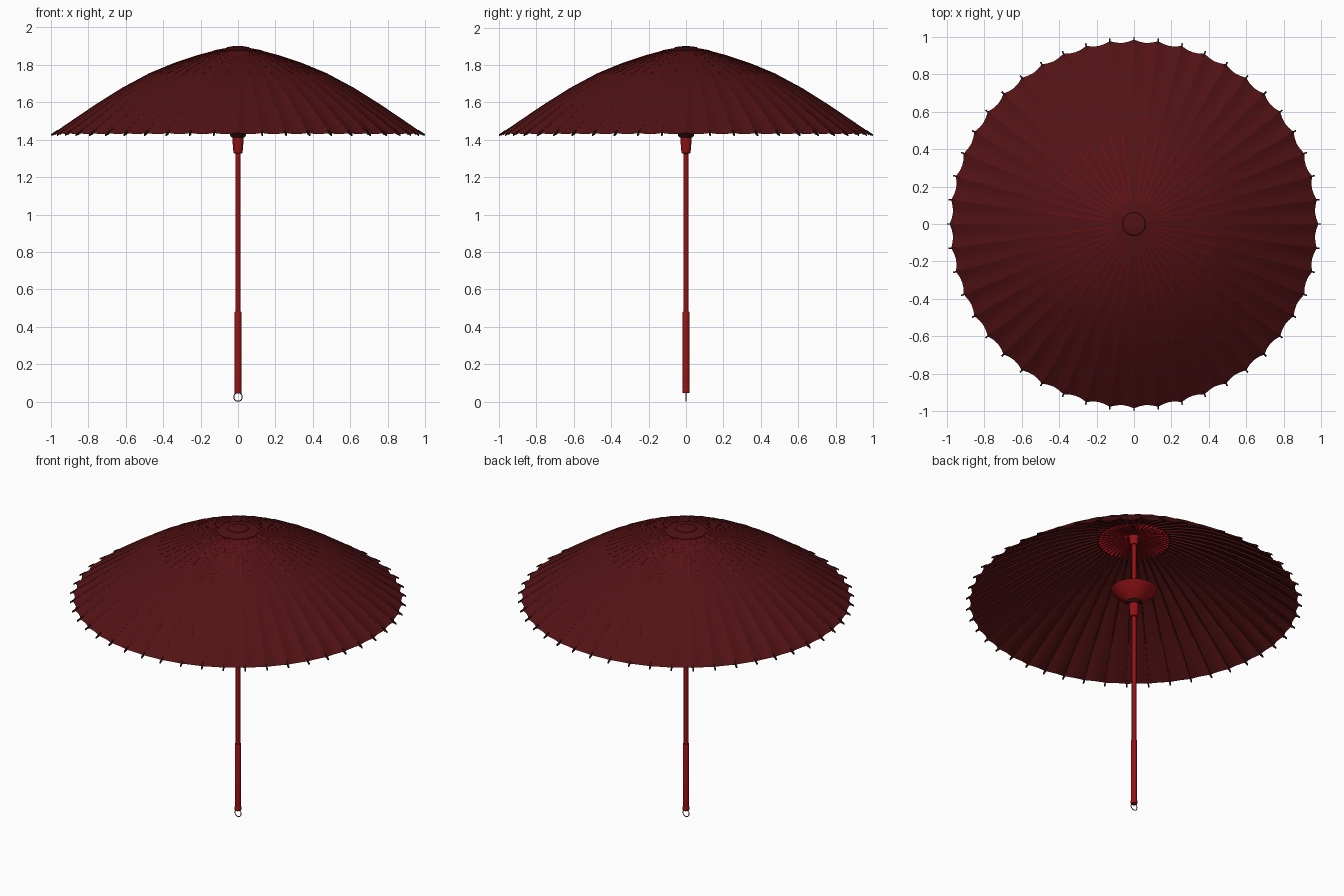
import bpy, bmesh
from math import pi, sin, cos

if "Cube" in bpy.data.objects:
    bpy.data.objects.remove(bpy.data.objects["Cube"])

RIBS = 48


def material(name, rgb):
    m = bpy.data.materials.new(name)
    m.diffuse_color = (*rgb, 1)
    m.use_nodes = True
    m.node_tree.nodes["Principled BSDF"].inputs["Base Color"].default_value = m.diffuse_color
    return m


MAROON = material("maroon_paper", (0.085, 0.006, 0.007))
RED = material("red_lacquer", (0.30, 0.006, 0.008))
DARK = material("dark_tips", (0.02, 0.004, 0.004))
METAL = material("ring_metal", (0.12, 0.03, 0.04))


def finish(name, bm, mat, angle=0.6):
    bmesh.ops.recalc_face_normals(bm, faces=bm.faces)
    me = bpy.data.meshes.new(name)
    bm.to_mesh(me)
    bm.free()
    ob = bpy.data.objects.new(name, me)
    bpy.context.collection.objects.link(ob)
    me.materials.append(mat)
    bpy.ops.object.select_all(action='DESELECT')
    ob.select_set(True)
    bpy.context.view_layer.objects.active = ob
    bpy.ops.object.shade_smooth_by_angle(angle=angle)
    return ob


def lathe(name, profile, mat, n=32):
    bm = bmesh.new()
    vs = [bm.verts.new((r, 0, z)) for r, z in profile]
    es = [bm.edges.new(p) for p in zip(vs, vs[1:])]
    bmesh.ops.spin(bm, geom=vs + es, cent=(0, 0, 0), axis=(0, 0, 1),
                   angle=2 * pi, steps=n, use_merge=True)
    bmesh.ops.remove_doubles(bm, verts=bm.verts, dist=1e-5)
    return finish(name, bm, mat)


# Canopy slope, radius and height
SLOPE = [(0.03, 1.893), (0.12, 1.877), (0.22, 1.850), (0.34, 1.810), (0.48, 1.752),
         (0.62, 1.677), (0.76, 1.589), (0.88, 1.508), (0.985, 1.436)]


def slope_z(r):
    for (r0, z0), (r1, z1) in zip(SLOPE, SLOPE[1:]):
        if r <= r1:
            break
    return z0 + (z1 - z0) * (r - r0) / (r1 - r0)


def canopy():
    sub = 4
    n = RIBS * sub
    bm = bmesh.new()
    rings = []
    for r, z in SLOPE:
        ring = []
        for i in range(n):
            a = 2 * pi * i / n
            sag = sin(pi * (i % sub) / sub) * (r / 0.985) ** 2
            rr = r * (1 - 0.016 * sag)
            ring.append(bm.verts.new((rr * cos(a), rr * sin(a), z - 0.006 * sag)))
        rings.append(ring)
    for lo, hi in zip(rings, rings[1:]):
        for i in range(n):
            j = (i + 1) % n
            bm.faces.new((lo[i], hi[i], hi[j], lo[j]))
    return finish("canopy", bm, MAROON, 0.2)


def radial_bars(name, radii, width, top, depth, mat):
    """Square bars following the canopy slope, one per rib."""
    bm = bmesh.new()
    for k in range(RIBS):
        a = 2 * pi * k / RIBS
        loops = []
        for r in radii:
            z = slope_z(r) + top
            w = min(width, r * 0.1) / 2
            loops.append([bm.verts.new((r * cos(a) - s * sin(a), r * sin(a) + s * cos(a), h))
                          for s, h in ((-w, z), (w, z), (w, z - depth), (-w, z - depth))])
        for p, q in zip(loops, loops[1:]):
            for i in range(4):
                j = (i + 1) % 4
                bm.faces.new((p[i], p[j], q[j], q[i]))
        bm.faces.new(loops[0])
        bm.faces.new(loops[-1])
    return finish(name, bm, mat)


canopy()
radial_bars("ribs", [r for r, z in SLOPE[2:]], 0.008, -0.001, 0.010, MAROON)
radial_bars("inner_ribs", [0.035, 0.12, 0.21], 0.009, -0.001, 0.018, RED)
radial_bars("rib_seams", [0.12, 0.22, 0.34, 0.48], 0.002, 0.001, 0.002, RED)
radial_bars("rib_tips", [0.965, 1.0], 0.008, 0.003, 0.009, DARK)

# Cap over the apex
lathe("top_cap", [(0.125, 1.874), (0.125, 1.879), (0.062, 1.890), (0.060, 1.894),
                  (0.035, 1.899), (0, 1.901)], MAROON, 48)

# Pole, upper hub and sliding runner
lathe("pole", [(0, 0.40), (0.0135, 0.40), (0.0135, 1.88), (0, 1.88)], RED, 24)
lathe("upper_hub", [(0, 1.82), (0.022, 1.82), (0.026, 1.83), (0.026, 1.86),
                    (0.035, 1.885), (0, 1.89)], RED)
lathe("runner_neck", [(0.0135, 1.325), (0.023, 1.328), (0.026, 1.345), (0.030, 1.40),
                      (0.030, 1.412), (0.024, 1.42), (0.0135, 1.42)], RED)
lathe("runner_collar", [(0.0135, 1.412), (0.034, 1.412), (0.042, 1.422), (0.044, 1.432),
                        (0.0135, 1.432)], DARK)
lathe("runner_bowl", [(0.0135, 1.43), (0.045, 1.43), (0.085, 1.458), (0.138, 1.512),
                      (0.132, 1.514), (0.08, 1.472), (0.0135, 1.45)], RED, 48)

# Grip with end ferrule
lathe("grip", [(0, 0.06), (0.0185, 0.06), (0.0185, 0.478), (0.0165, 0.482), (0, 0.482)], RED)
lathe("grip_ferrule", [(0, 0.045), (0.018, 0.045), (0.020, 0.049), (0.020, 0.066),
                       (0.018, 0.07), (0, 0.07)], RED)

# Hanging ring
bpy.ops.mesh.primitive_torus_add(major_radius=0.0225, minor_radius=0.0025,
                                 major_segments=32, minor_segments=8,
                                 location=(0, 0, 0.025), rotation=(pi / 2, 0, 0))
ring = bpy.context.object
ring.name = "hanging_ring"
ring.data.materials.append(METAL)
bpy.ops.object.shade_smooth_by_angle(angle=0.8)
